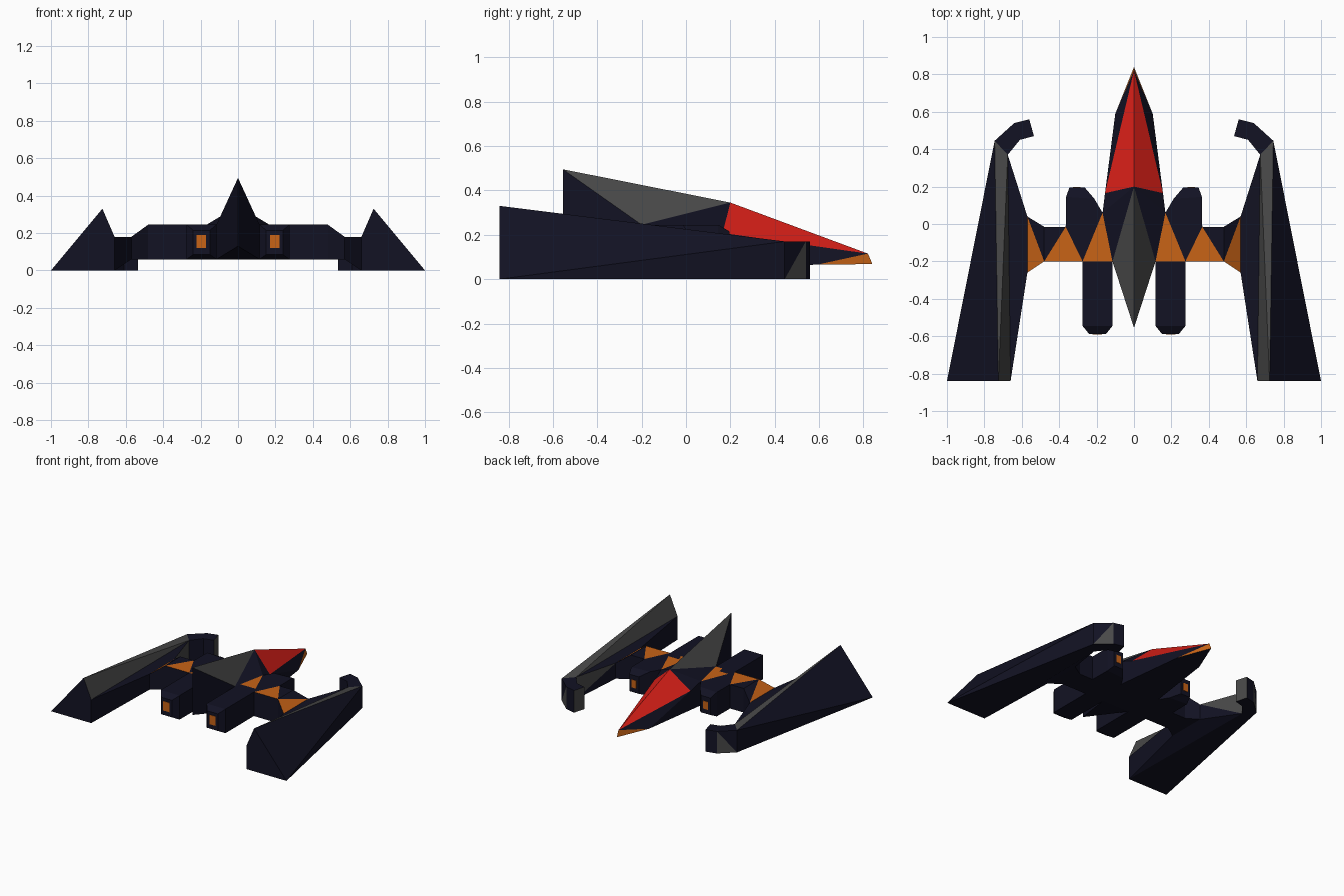
import bpy, bmesh

if "Cube" in bpy.data.objects:
    bpy.data.objects.remove(bpy.data.objects["Cube"])

def material(name, rgb):
    m = bpy.data.materials.new(name)
    m.diffuse_color = (*rgb, 1)
    m.use_nodes = True
    m.node_tree.nodes["Principled BSDF"].inputs["Base Color"].default_value = m.diffuse_color
    return m

MATS = [material("navy", (.006, .006, .017)), material("dark_grey", (.065, .065, .065)),
        material("orange", (.58, .125, .008)), material("red", (.70, .014, .009))]
NAVY, GREY, ORANGE, RED = range(4)

def build(name, verts, faces):
    """Make one half from (indices, colour) faces, mirror it across x = 0 and weld."""
    bm = bmesh.new()
    for side in (1, -1):
        vs = [bm.verts.new((side * x, y, z)) for x, y, z in verts]
        for idx, colour in faces:
            bm.faces.new([vs[i] for i in idx]).material_index = colour
    bmesh.ops.remove_doubles(bm, verts=bm.verts, dist=1e-4)
    bmesh.ops.recalc_face_normals(bm, faces=bm.faces)
    me = bpy.data.meshes.new(name)
    bm.to_mesh(me)
    bm.free()
    for m in MATS:
        me.materials.append(m)
    ob = bpy.data.objects.new(name, me)
    bpy.context.collection.objects.link(ob)
    return ob

def named(name, points, faces):
    """Faces given as strings of point names."""
    keys = list(points)
    build(name, list(points.values()),
          [([keys.index(k) for k in f.split()], c) for f, c in faces])

def loft(name, sections, paint=None):
    """Sections are (outer xy, inner xy, z low, z high); sides are triangulated."""
    verts, faces = [], []
    for (ox, oy), (ix, iy), lo, hi in sections:
        verts += [(ox, oy, lo), (ix, iy, lo), (ix, iy, hi), (ox, oy, hi)]
    for s in range(len(sections) - 1):
        for k in range(4):
            p, q = s * 4 + k, s * 4 + (k + 1) % 4
            faces += [(p, q, p + 4), (q, q + 4, p + 4)]
    n = len(verts)
    faces += [(0, 1, 2, 3), (n - 4, n - 3, n - 2, n - 1)]
    paint = paint or {}
    build(name, verts, [(f, paint.get(i, NAVY)) for i, f in enumerate(faces)])

def panel(name, x, y, z, w, h):
    loft(name, [((x + w, y - .003), (x - w, y - .003), z - h, z + h),
                ((x + w, y + .003), (x - w, y + .003), z - h, z + h)],
         {i: ORANGE for i in range(10)})

# Fuselage with fin, canopy and nose
named("fuselage", {
    "T": (0, -.555, .495), "Tb": (0, -.555, .13), "S": (.115, -.2, .245), "Sb": (.115, -.2, .06),
    "C": (0, .2, .345), "R": (.155, .165, .208), "W": (.168, .06, .245), "Wb": (.168, .06, .06),
    "N": (0, .82, .115), "Q": (.1, .59, .065), "Tip": (0, .84, .068), "M": (0, -.2, .06)}, [
    ("T S C", GREY), ("T Tb Sb S", NAVY), ("C S W", NAVY), ("C W R", NAVY),
    ("C R N", RED), ("R Q N", NAVY), ("N Q Tip", ORANGE),
    ("W Wb R", NAVY), ("R Wb Q", NAVY), ("S Sb Wb W", NAVY),
    ("M Sb Wb", NAVY), ("M Wb Q", NAVY), ("M Q Tip", NAVY), ("Tb Sb M", NAVY)])

# Connecting arms with a zigzag of orange triangles on top
deck = {"a": (.57, .04, .18), "b": (.57, -.26, .18), "c": (.48, -.2, .245),
        "d": (.48, -.015, .245), "e": (.365, -.015, .245), "f": (.275, -.2, .245),
        "g": (.168, .06, .245), "h": (.115, -.2, .245)}
deck.update({k + "0": (x, y, .06) for k, (x, y, z) in list(deck.items())})
rim = "bcfhgeda"
named("arms", deck,
      [("a b c", ORANGE), ("a c d", NAVY), ("d c e", NAVY), ("c f e", ORANGE),
       ("e f g", NAVY), ("f h g", ORANGE)] +
      [(f"{t}0", NAVY) for t in ("a0 b0 c0 d", "d0 c0 e", "c0 f0 e", "e0 f0 g", "f0 h0 g")] +
      [(f"{p} {p}0 {q}0 {q}", NAVY) for p, q in zip(rim, rim[1:] + rim[0])])

# Outer pods
named("side_pods", {
    "A": (1, -.84, 0), "P": (.725, -.84, .33), "I": (.66, -.84, .18), "B": (.66, -.84, 0),
    "F": (.745, .445, .17), "Fb": (.745, .445, 0), "G": (.675, .37, .17), "Gb": (.675, .37, 0),
    "a": (.57, .04, .18), "ab": (.57, .04, .06), "b": (.57, -.26, .18), "bb": (.57, -.26, .06)}, [
    ("A P F", NAVY), ("A F Fb", NAVY), ("A B I P", NAVY), ("P I G", GREY), ("P G F", GREY),
    ("I b a", NAVY), ("I a G", NAVY), ("I B bb b", NAVY), ("b bb ab a", NAVY),
    ("a ab Gb", NAVY), ("a Gb G", GREY), ("F G Gb Fb", NAVY),
    ("A Fb Gb B", NAVY), ("B Gb ab bb", NAVY)])

# Inward hooks at the pod tips
loft("pod_hooks", [((.745, .445), (.675, .37), 0, .17),
                   ((.64, .54), (.61, .45), 0, .17),
                   ((.56, .56), (.535, .47), 0, .17)], {7: GREY, 17: GREY})

# Rear engines and front intakes
loft("engines", [((.275, -.15), (.115, -.15), .06, .245),
                 ((.275, -.545), (.115, -.545), .06, .245),
                 ((.24, -.588), (.15, -.588), .085, .215)])
loft("intakes", [((.365, -.015), (.168, .06), .06, .245),
                 ((.363, .145), (.212, .135), .06, .245),
                 ((.345, .196), (.264, .196), .085, .215)])

# Glowing panels
panel("exhaust_panels", .196, -.588, .155, .026, .036)
panel("intake_panels", .305, .196, .15, .02, .03)
